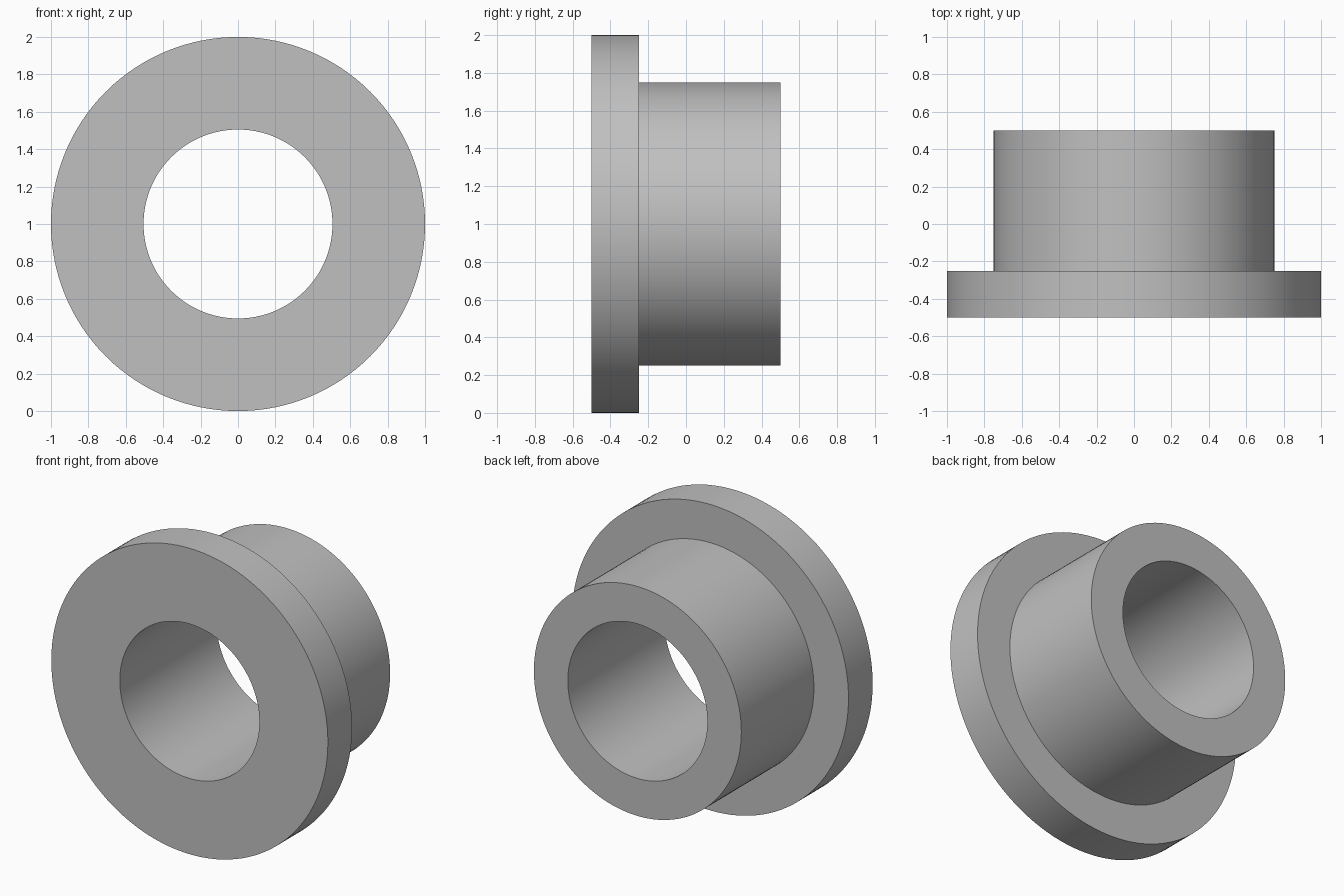
import bpy
import bmesh
import math
from mathutils import Matrix, Vector

cube = bpy.data.objects.get("Cube")
if cube:
    bpy.data.objects.remove(cube, do_unlink=True)

SEGMENTS = 128
FLANGE_R, SLEEVE_R, BORE_R = 1.0, 0.75, 0.505
FRONT, SHOULDER, BACK = -0.5, -0.25, 0.5

# Plain grey material
grey = bpy.data.materials.new("light grey")
grey.use_nodes = True
colour = (0.53, 0.53, 0.53, 1)
grey.diffuse_color = colour
grey.node_tree.nodes["Principled BSDF"].inputs["Base Color"].default_value = colour

# Closed cross-section (radius, depth) of flange, sleeve and bore
profile = [(BORE_R, FRONT), (FLANGE_R, FRONT), (FLANGE_R, SHOULDER),
           (SLEEVE_R, SHOULDER), (SLEEVE_R, BACK), (BORE_R, BACK)]

# Turn the section around the y axis
bm = bmesh.new()
verts = [bm.verts.new((r, y, 0)) for r, y in profile]
edges = [bm.edges.new((verts[i - 1], verts[i])) for i in range(len(verts))]
bmesh.ops.spin(bm, geom=verts + edges, cent=(0, 0, 0), axis=(0, 1, 0),
               angle=math.tau, steps=SEGMENTS, use_merge=True)
bmesh.ops.remove_doubles(bm, verts=bm.verts, dist=0.0001)
bmesh.ops.recalc_face_normals(bm, faces=bm.faces)
bmesh.ops.transform(bm, matrix=Matrix.Translation(Vector((0, 0, 1))), verts=bm.verts)

mesh = bpy.data.meshes.new("flanged_bushing")
bm.to_mesh(mesh)
bm.free()
mesh.materials.append(grey)
bushing = bpy.data.objects.new("flanged_bushing", mesh)
bpy.context.collection.objects.link(bushing)

# Smooth round walls, sharp rims
bpy.ops.object.select_all(action="DESELECT")
bushing.select_set(True)
bpy.context.view_layer.objects.active = bushing
bpy.ops.object.shade_smooth_by_angle(angle=math.radians(30))
